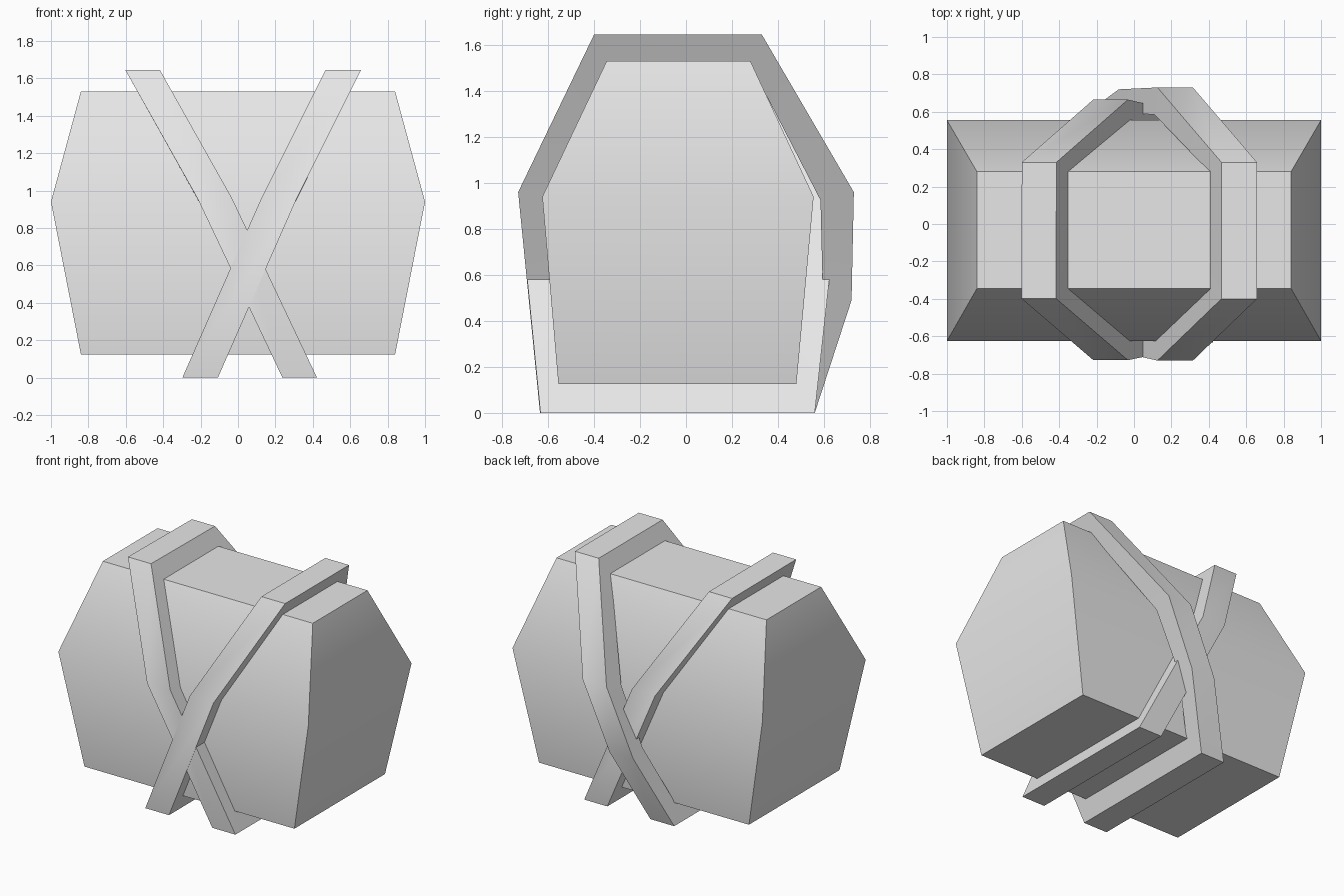
import bpy
import bmesh
from math import radians

cube = bpy.data.objects.get("Cube")
if cube:
    bpy.data.objects.remove(cube, do_unlink=True)

grey = bpy.data.materials.new("light_grey")
grey.use_nodes = True
grey.diffuse_color = (0.8, 0.8, 0.8, 1)
grey.node_tree.nodes["Principled BSDF"].inputs["Base Color"].default_value = (0.8, 0.8, 0.8, 1)


def loft(name, rings, closed):
    """Skin a list of four-cornered rings, closing the loop or capping the ends."""
    bm = bmesh.new()
    loops = [[bm.verts.new(p) for p in ring] for ring in rings]
    pairs = list(zip(loops, loops[1:]))
    if closed:
        pairs.append((loops[-1], loops[0]))
    else:
        bm.faces.new(loops[0])
        bm.faces.new(loops[-1])
    for a, b in pairs:
        for i in range(4):
            j = (i + 1) % 4
            bm.faces.new((a[i], a[j], b[j], b[i]))
    bmesh.ops.recalc_face_normals(bm, faces=bm.faces)
    mesh = bpy.data.meshes.new(name)
    bm.to_mesh(mesh)
    bm.free()
    mesh.materials.append(grey)
    obj = bpy.data.objects.new(name, mesh)
    bpy.context.collection.objects.link(obj)
    bpy.ops.object.select_all(action="DESELECT")
    obj.select_set(True)
    bpy.context.view_layer.objects.active = obj
    bpy.ops.object.shade_smooth_by_angle(angle=radians(40))
    return obj


# Faceted body: half width, front y, back y, height
sections = [(0.84, -0.555, 0.48, 0.125), (1.0, -0.625, 0.555, 0.94), (0.84, -0.345, 0.28, 1.53)]
loft("bundle_body", [[(-w, f, z), (w, f, z), (w, b, z), (-w, b, z)]
                     for w, f, b, z in sections], False)


def strap(name, centres, half, outer, inner):
    """Band around the body that leans sideways with height."""
    low, mid, high = centres

    def lean(z):
        if z < 0.96:
            return low + (mid - low) * z / 0.96
        return mid + (high - mid) * (z - 0.96) / 0.685

    rings = []
    for (yo, zo), (yi, zi) in zip(outer, inner):
        xo, xi = lean(zo), lean(zi)
        rings.append([(xo - half, yo, zo), (xo + half, yo, zo),
                      (xi + half, yi, zi), (xi - half, yi, zi)])
    loft(name, rings, True)


# Shared front half of the strap profiles (y, z), from the bottom to the top
front_out = [(-0.635, 0), (-0.73, 0.96), (-0.40, 1.645)]
front_in = [(-0.55, 0.13), (-0.618, 0.94), (-0.34, 1.525)]

# Strap lying against the body
strap("inner_strap", (0.33, -0.125, -0.51), 0.0925,
      [(y + 0.002, z) for y, z in front_out] + [(0.33, 1.64), (0.665, 0.96), (0.56, 0)],
      front_in + [(0.275, 1.525), (0.548, 0.94), (0.475, 0.13)])

# Strap bulging over the other one at the back
strap("outer_strap", (-0.2025, 0.22, 0.5625), 0.095,
      front_out + [(0.33, 1.645), (0.73, 0.96), (0.72, 0.49), (0.56, 0)],
      front_in + [(0.275, 1.525), (0.585, 0.925), (0.595, 0.52), (0.475, 0.13)])
